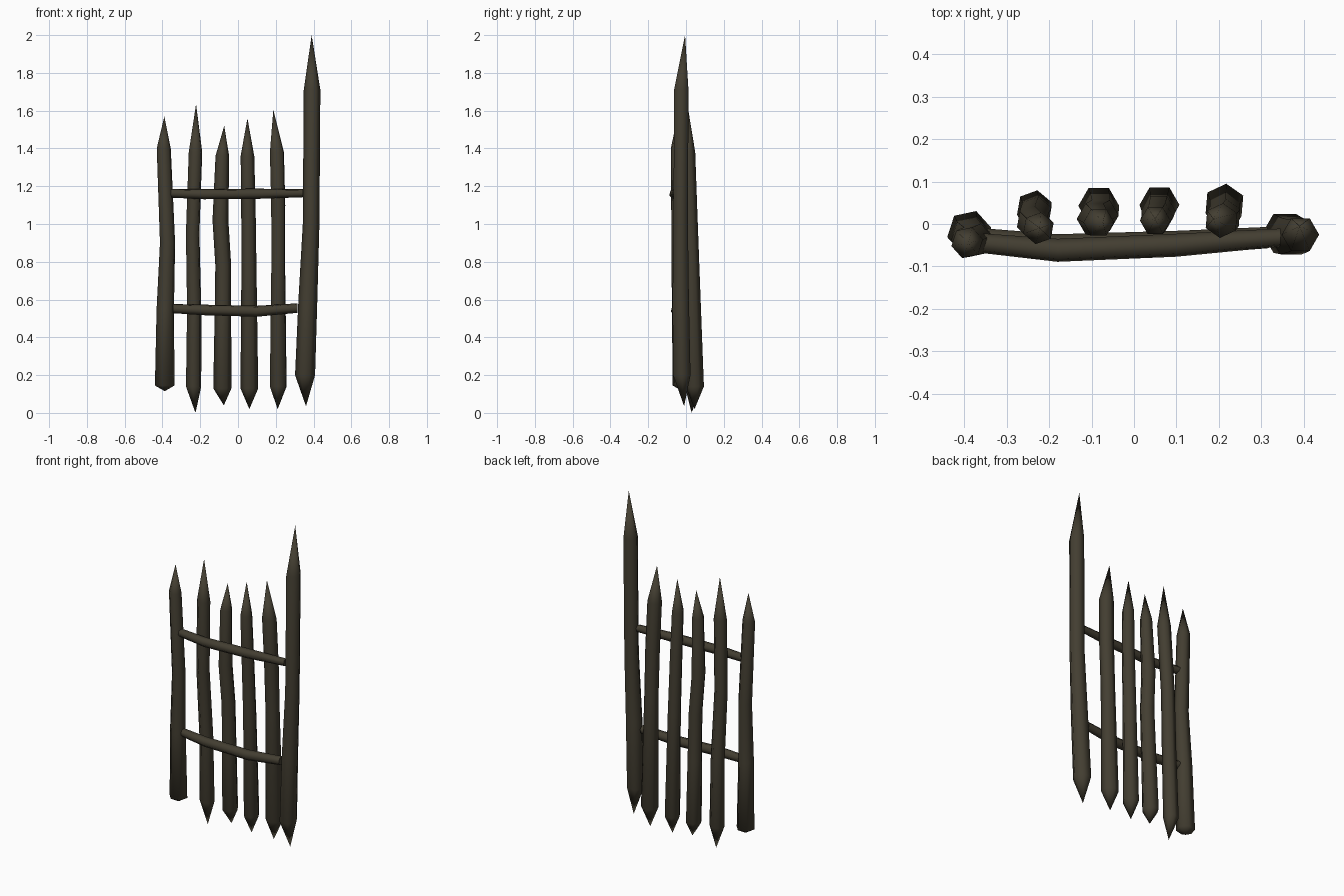
import bpy, bmesh, math
from mathutils import Vector

if "Cube" in bpy.data.objects:
    bpy.data.objects.remove(bpy.data.objects["Cube"])

wood = bpy.data.materials.new("dark weathered wood")
wood.diffuse_color = (0.056, 0.048, 0.031, 1)
wood.use_nodes = True
wood.node_tree.nodes["Principled BSDF"].inputs["Base Color"].default_value = wood.diffuse_color


def log(name, path, sides=6, turn=0.0, upright=True):
    """Loft rings along (x, y, z, radius) points; radius 0 makes a sharp point."""
    bm = bmesh.new()
    rings = []
    for x, y, z, r in path:
        c = Vector((x, y, z))
        if r == 0:
            rings.append([bm.verts.new(c)])
            continue
        ring = []
        for i in range(sides):
            a = math.radians(turn) + math.tau * i / sides
            u, v = r * math.cos(a), r * math.sin(a)
            ring.append(bm.verts.new(c + Vector((u, v, 0) if upright else (0, u, v))))
        rings.append(ring)
    for a, b in zip(rings, rings[1:]):
        for i in range(sides):
            j = (i + 1) % sides
            if len(a) == 1:
                bm.faces.new((a[0], b[j], b[i]))
            elif len(b) == 1:
                bm.faces.new((a[i], a[j], b[0]))
            else:
                bm.faces.new((a[i], a[j], b[j], b[i]))
    for ring in (rings[0], rings[-1]):
        if len(ring) > 1:
            bm.faces.new(ring)
    bmesh.ops.recalc_face_normals(bm, faces=bm.faces)
    me = bpy.data.meshes.new(name)
    bm.to_mesh(me)
    bm.free()
    me.materials.append(wood)
    ob = bpy.data.objects.new(name, me)
    bpy.context.collection.objects.link(ob)
    bpy.context.view_layer.objects.active = ob
    ob.select_set(True)
    bpy.ops.object.shade_smooth_by_angle(angle=math.radians(65))
    ob.select_set(False)


# End posts: blunt left one, tall right one
log("left_post", [(-.388, -.02, .115, 0), (-.388, -.02, .145, .053),
                  (-.385, -.03, .55, .047), (-.373, -.038, .9, .041),
                  (-.393, -.044, 1.4, .038), (-.39, -.045, 1.57, 0)], turn=12)
log("right_post", [(.36, -.01, .035, 0), (.355, -.022, .2, .053),
                   (.37, -.028, .6, .05), (.387, -.028, 1.0, .044),
                   (.392, -.025, 1.71, .044), (.39, -.005, 2.0, 0)])

# Thin pickets, pointed at both ends and leaning forward at the top
log("picket_1", [(-.225, .03, 0, 0), (-.235, .037, .14, .043),
                 (-.232, .025, .55, .04), (-.24, .005, .95, .038),
                 (-.225, -.01, 1.38, .038), (-.222, -.01, 1.635, 0)], turn=20)
log("picket_2", [(-.075, .045, .04, 0), (-.083, .043, .13, .048),
                 (-.08, .03, .5, .044), (-.078, .02, .78, .042),
                 (-.093, .012, 1.02, .042), (-.083, .004, 1.36, .036),
                 (-.073, .005, 1.52, 0)])
log("picket_3", [(.06, .045, .02, 0), (.06, .045, .13, .047),
                 (.058, .03, .75, .04), (.055, .016, 1.1, .038),
                 (.05, .008, 1.36, .036), (.05, .012, 1.56, 0)])
log("picket_4", [(.21, .045, .02, 0), (.213, .046, .14, .049),
                 (.213, .03, .8, .04), (.213, .018, 1.1, .041),
                 (.206, .008, 1.38, .041), (.187, .012, 1.605, 0)], turn=25)

# Cross rails tied along the front
log("upper_rail", [(-.36, -.045, 1.163, .024), (-.18, -.062, 1.158, .028),
                   (.1, -.05, 1.16, .028), (.345, -.032, 1.163, .022)], turn=15, upright=False)
log("lower_rail", [(-.345, -.035, .552, .025), (-.18, -.052, .545, .029),
                   (.1, -.045, .538, .03), (.315, -.032, .555, .026)], turn=15, upright=False)
